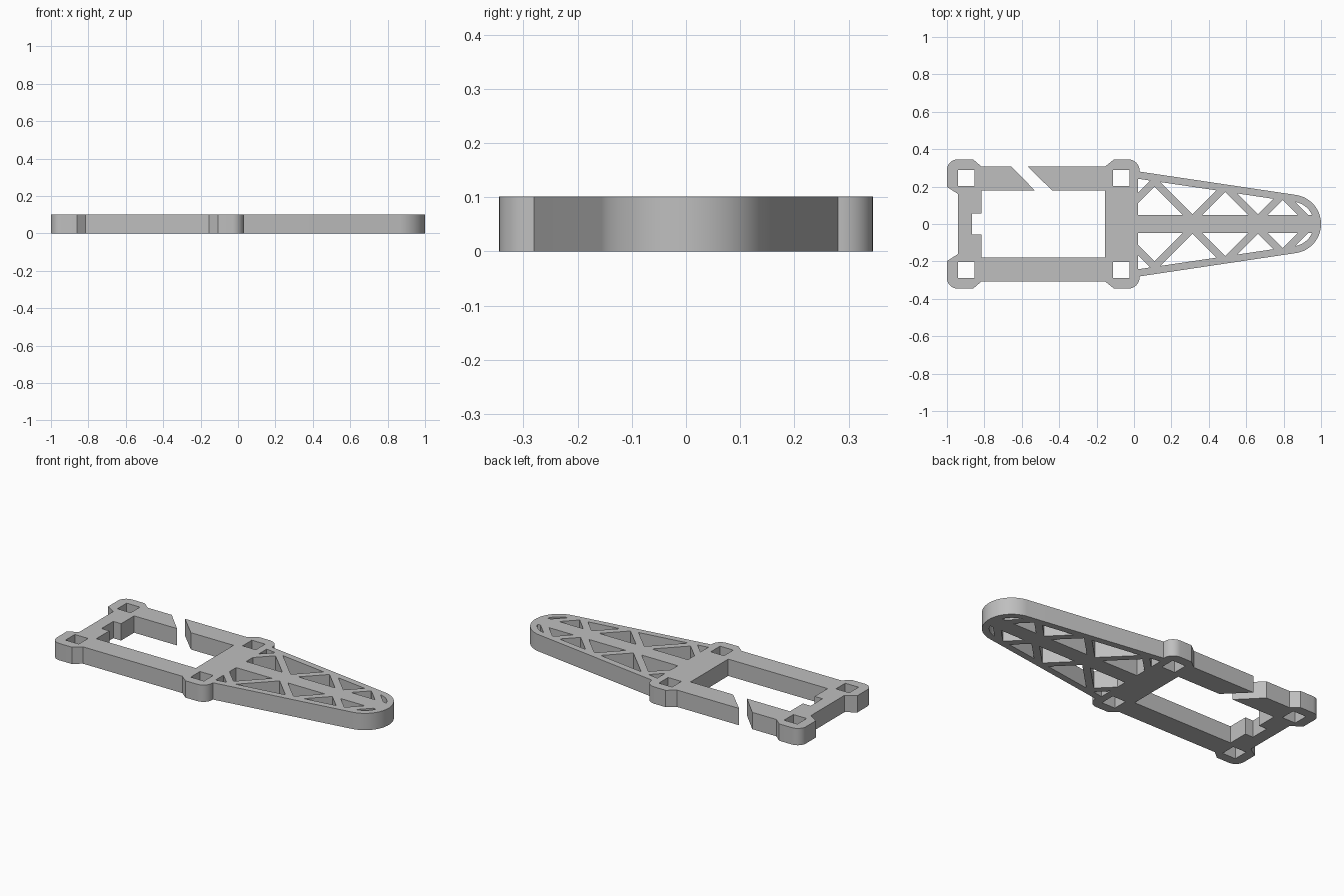
import bpy, bmesh
from math import sin, cos, radians
from mathutils import Vector

cube = bpy.data.objects.get("Cube")
if cube:
    bpy.data.objects.remove(cube)

THICK = 0.101
TIP_X, TIP_R = 0.843, 0.157      # rounded end of the tail
RIM, STRUT = 0.038, 0.04         # widths of tail rim and lattice struts
SPINE = 0.048                    # half width of the central spine
SLOPE = 8.5                      # taper of the tail in degrees


def arc(cx, cy, r, start, end, steps):
    angles = [radians(start + (end - start) * i / steps) for i in range(steps + 1)]
    return [(cx + r * cos(a), cy + r * sin(a)) for a in angles]


def mirror(points):
    return [(x, -y) for x, y in reversed(points)]


def square(x, y, half):
    return [(x - half, y - half), (x + half, y - half),
            (x + half, y + half), (x - half, y + half)]


def clip(points, nx, ny, limit):
    """Keep the part of a polygon where nx*x + ny*y <= limit."""
    result = []
    for i, p in enumerate(points):
        q = points[(i + 1) % len(points)]
        dp = nx * p[0] + ny * p[1] - limit
        dq = nx * q[0] + ny * q[1] - limit
        if dp <= 0:
            result.append(p)
        if dp * dq < 0:
            t = dp / (dp - dq)
            result.append((p[0] + t * (q[0] - p[0]), p[1] + t * (q[1] - p[1])))
    return result


# Outer outline: tail and inner pad, slit and bay, end pad, then mirrored half
tail_side = arc(TIP_X, 0, TIP_R, 0, 90 - SLOPE, 20) + [(0.03, 0.28)]
inner_pad = arc(-0.03, 0.285, 0.06, 0, 90, 8) + [(-0.107, 0.345), (-0.155, 0.307)]
bay = [(-0.567, 0.307), (-0.438, 0.179), (-0.155, 0.179), (-0.155, -0.179),
       (-0.815, -0.179), (-0.815, -0.056), (-0.867, -0.056), (-0.867, 0.056),
       (-0.815, 0.056), (-0.815, 0.179), (-0.53, 0.179), (-0.655, 0.307)]
end_pad = [(-0.815, 0.307), (-0.86, 0.345)] + arc(-0.945, 0.29, 0.055, 90, 180, 8)
end_pad += [(-1, 0.198), (-0.94, 0.16)]
right_half = tail_side + inner_pad
outline = right_half + bay + end_pad + mirror(end_pad) + mirror(right_half[1:])

# Square holes in the pads
holes = [square(x, side * 0.246, 0.044) for x in (-0.898, -0.067) for side in (1, -1)]

# Lattice windows: the inside of the tail, divided by diagonal struts
inner_arc = arc(TIP_X, 0, TIP_R - RIM, 0, 90 - SLOPE, 20)
inside = inner_arc + [(0.021, 0.28 - RIM), (0.021, 0)]
inside = clip(inside, 0, -1, -SPINE)
struts = [(-1, -0.118), (1, 0.337), (-1, 0.289), (1, 0.687), (-1, 0.639), (1, 0.952)]
gap = STRUT / 2 ** 0.5
for i in range(len(struts) + 1):
    window = inside
    if i > 0:
        lean, pos = struts[i - 1]
        window = clip(window, -1, -lean, -pos - gap)
    if i < len(struts):
        lean, pos = struts[i]
        window = clip(window, 1, lean, pos - gap)
    if len(window) > 2:
        holes += [window, mirror(window)]

# Fill the outline around the holes and raise it to a plate
bm = bmesh.new()
for loop in [outline] + holes:
    verts = [bm.verts.new((x, y, 0)) for x, y in loop]
    for i, v in enumerate(verts):
        bm.edges.new((v, verts[(i + 1) % len(verts)]))
bmesh.ops.remove_doubles(bm, verts=bm.verts[:], dist=0.0002)
bmesh.ops.triangle_fill(bm, use_beauty=True, edges=bm.edges[:], normal=Vector((0, 0, 1)))
raised = bmesh.ops.extrude_face_region(bm, geom=bm.faces[:], use_keep_orig=True)
top = [g for g in raised["geom"] if isinstance(g, bmesh.types.BMVert)]
bmesh.ops.translate(bm, verts=top, vec=(0, 0, THICK))
bmesh.ops.recalc_face_normals(bm, faces=bm.faces[:])

mesh = bpy.data.meshes.new("lattice_arm")
bm.to_mesh(mesh)
bm.free()
arm = bpy.data.objects.new("lattice_arm", mesh)
bpy.context.collection.objects.link(arm)

# Plain grey material
grey = bpy.data.materials.new("plain_grey")
grey.use_nodes = True
colour = (0.52, 0.52, 0.52, 1)
grey.diffuse_color = colour
grey.node_tree.nodes["Principled BSDF"].inputs["Base Color"].default_value = colour
mesh.materials.append(grey)

# Smooth the rounded walls, keep corners sharp
bpy.ops.object.select_all(action="DESELECT")
arm.select_set(True)
bpy.context.view_layer.objects.active = arm
bpy.ops.object.shade_smooth_by_angle(angle=radians(30))
